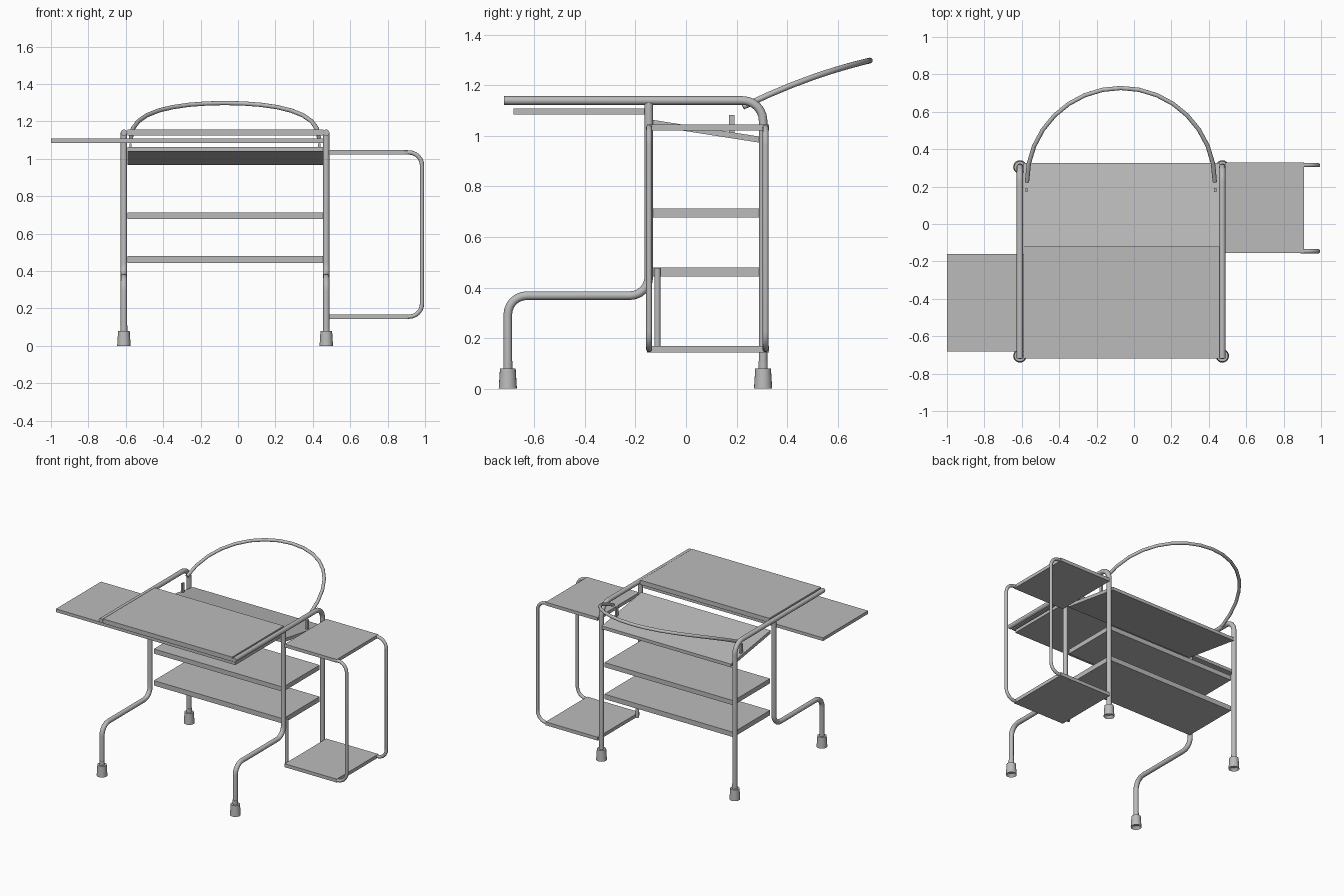
import bpy
import bmesh
import math
from mathutils import Vector

cube = bpy.data.objects.get("Cube")
if cube:
    bpy.data.objects.remove(cube, do_unlink=True)

GREY = (0.5, 0.5, 0.5, 1.0)
grey = bpy.data.materials.new("plain_grey")
grey.use_nodes = True
grey.diffuse_color = GREY
grey.node_tree.nodes["Principled BSDF"].inputs["Base Color"].default_value = GREY


def add_object(name, data):
    obj = bpy.data.objects.new(name, data)
    bpy.context.scene.collection.objects.link(obj)
    data.materials.append(grey)
    return obj


def activate(obj):
    bpy.ops.object.select_all(action='DESELECT')
    obj.select_set(True)
    bpy.context.view_layer.objects.active = obj


def board(name, x, y, z, slope=0.0):
    """Flat panel between pairs of limits; slope lowers it towards the back."""
    bm = bmesh.new()
    bmesh.ops.create_cube(bm, size=1)
    for v in bm.verts:
        fy = v.co.y + 0.5
        v.co = Vector((x[0] + (x[1] - x[0]) * (v.co.x + 0.5),
                       y[0] + (y[1] - y[0]) * fy,
                       z[0] + (z[1] - z[0]) * (v.co.z + 0.5) - slope * fy))
    mesh = bpy.data.meshes.new(name)
    bm.to_mesh(mesh)
    bm.free()
    return add_object(name, mesh)


def rounded(points, bend, steps=6):
    """Replace the inner corners of a path by smooth bends."""
    pts = [Vector(p) for p in points]
    path = [pts[0]]
    for a, b, c in zip(pts, pts[1:], pts[2:]):
        start = b + (a - b).normalized() * bend
        end = b + (c - b).normalized() * bend
        centre = start + end - b
        for i in range(steps + 1):
            t = i / steps * math.pi / 2
            path.append(centre + (start - centre) * math.cos(t) + (end - centre) * math.sin(t))
    return path + [pts[-1]]


def tube(name, path, radius):
    curve = bpy.data.curves.new(name, 'CURVE')
    curve.dimensions = '3D'
    curve.bevel_depth = radius
    curve.bevel_resolution = 4
    curve.use_fill_caps = True
    spline = curve.splines.new('POLY')
    spline.points.add(len(path) - 1)
    for point, co in zip(spline.points, path):
        point.co = (*co, 1)
    obj = add_object(name, curve)
    activate(obj)
    bpy.ops.object.convert(target='MESH')
    bpy.ops.object.shade_smooth_by_angle(angle=math.radians(40))
    return obj


def foot(name, x, y):
    """Tapered rubber foot with a hollow underside and a collar."""
    bm = bmesh.new()
    bmesh.ops.create_cone(bm, cap_ends=True, segments=20, radius1=0.036,
                          radius2=0.031, depth=0.08)
    bottom = min(bm.faces, key=lambda f: f.calc_center_median().z)
    bmesh.ops.inset_region(bm, faces=[bottom], thickness=0.016)
    bmesh.ops.translate(bm, verts=bottom.verts, vec=(0, 0, 0.02))
    bmesh.ops.translate(bm, verts=bm.verts, vec=(x, y, 0.04))
    bmesh.ops.create_cone(bm, cap_ends=True, segments=20, radius1=0.018,
                          radius2=0.018, depth=0.04)
    bmesh.ops.translate(bm, verts=bm.verts[-40:], vec=(x, y, 0.09))
    mesh = bpy.data.meshes.new(name)
    bm.to_mesh(mesh)
    bm.free()
    obj = add_object(name, mesh)
    activate(obj)
    bpy.ops.object.shade_smooth_by_angle(angle=math.radians(40))


# Bent tube side frames with feet
BACK, FRONT, UPRIGHT, TOP = 0.305, -0.705, -0.147, 1.14
for side, x in (("right", -0.61), ("left", 0.472)):
    tube(side + "_back_leg_and_top_rail",
         rounded([(x, BACK, 0.06), (x, BACK, TOP), (x, -0.72, TOP)], 0.08), 0.017)
    tube(side + "_front_leg",
         rounded([(x, FRONT, 0.06), (x, FRONT, 0.368), (x, UPRIGHT, 0.368),
                  (x, UPRIGHT, 1.13)], 0.075), 0.017)
    foot(side + "_back_foot", x, BACK)
    foot(side + "_front_foot", x, FRONT)

# Desk top, pull-out board and shelves
INNER = (-0.592, 0.456)
board("desk_top", INNER, (-0.72, -0.12), (1.125, 1.158))
board("pull_out_board", (-1.0, 0.456), (-0.683, -0.16), (1.085, 1.108))
board("sloped_shelf", INNER, (-0.135, 0.325), (1.04, 1.064), slope=0.072)
board("upper_shelf", INNER, (-0.13, 0.295), (0.678, 0.712))
board("lower_shelf", INNER, (-0.13, 0.295), (0.444, 0.48))

# Side rack with two boards and bent tubes
RACK_X, RACK_Y = (0.487, 0.91), (-0.155, 0.328)
board("rack_top", RACK_X, RACK_Y, (1.022, 1.046))
board("rack_bottom", RACK_X, RACK_Y, (0.143, 0.168))
for side, y in (("front", -0.146), ("back", 0.315)):
    tube("rack_" + side + "_tube",
         rounded([(0.89, y, 1.034), (0.984, y, 1.034), (0.984, y, 0.156),
                  (0.905, y, 0.156)], 0.07), 0.0115)
tube("rack_support", [(0.474, -0.113, 0.15), (0.474, -0.113, 0.478)], 0.0125)

# Rear hoop and its small brackets
MID, REACH = -0.07, 0.502
hoop = []
for i in range(17):
    a = math.pi * i / 16
    d = REACH * math.sin(a)
    hoop.append((MID + REACH * math.cos(a), 0.225 + d, 1.115 + 0.494 * d - 0.257 * d * d))
tube("rear_hoop", hoop, 0.0115)
for side, x in (("right", MID - 0.505), ("left", MID + 0.505)):
    board(side + "_hoop_bracket", (x - 0.006, x + 0.006), (0.17, 0.192), (1.01, 1.082))
